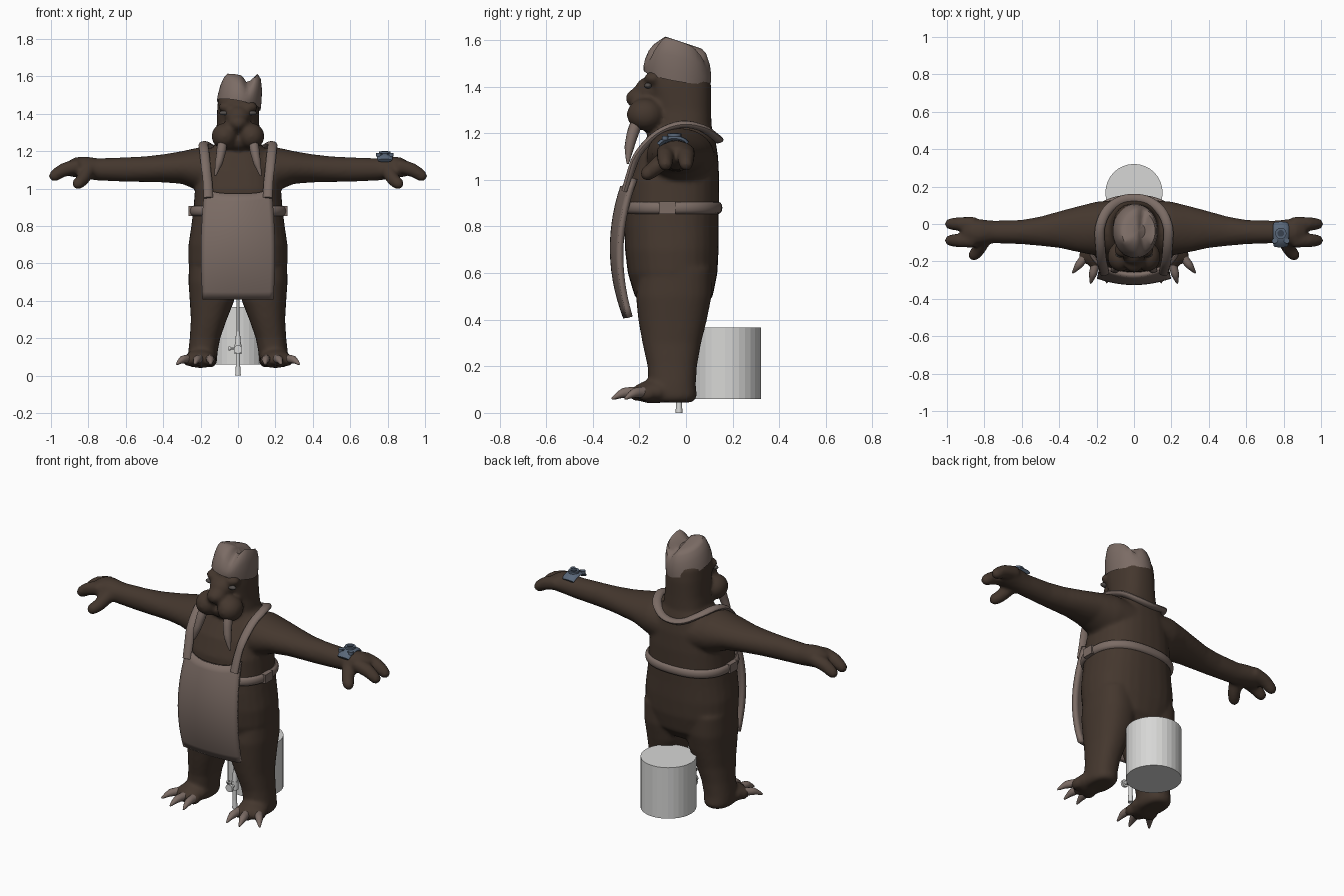
import bpy, bmesh, math
from mathutils import Vector, Matrix

if "Cube" in bpy.data.objects:
    bpy.data.objects.remove(bpy.data.objects["Cube"])


def material(name, rgb):
    m = bpy.data.materials.new(name)
    m.use_nodes = True
    m.diffuse_color = (*rgb, 1)
    m.node_tree.nodes["Principled BSDF"].inputs["Base Color"].default_value = (*rgb, 1)
    return m


BROWN = material("dark brown hide", (.058, .038, .027))
TAN = material("dusty tan", (.2, .15, .13))
METAL = material("light grey metal", (.68, .68, .67))
BLUE = material("slate blue", (.1, .135, .19))
DARK = material("dark slate", (.04, .055, .08))
EYE = material("dull grey eye", (.085, .075, .07))


def finish(name, bm, mat, smooth=True):
    bmesh.ops.recalc_face_normals(bm, faces=bm.faces)
    me = bpy.data.meshes.new(name)
    bm.to_mesh(me)
    bm.free()
    me.materials.append(mat)
    ob = bpy.data.objects.new(name, me)
    bpy.context.scene.collection.objects.link(ob)
    if smooth:
        bpy.ops.object.select_all(action='DESELECT')
        ob.select_set(True)
        bpy.context.view_layer.objects.active = ob
        bpy.ops.object.shade_smooth_by_angle(angle=math.radians(45))
    return ob


def skin(bm, rings, closed=False):
    """Bridge rings of points with quads, capping open ends."""
    vs = [[bm.verts.new(p) for p in r] for r in rings]
    n = len(vs[0])
    pairs = list(zip(vs, vs[1:])) + ([(vs[-1], vs[0])] if closed else [])
    for a, b in pairs:
        for i in range(n):
            j = (i + 1) % n
            bm.faces.new((a[i], a[j], b[j], b[i]))
    if not closed:
        bm.faces.new(vs[0])
        bm.faces.new(vs[-1])


def loft(bm, rows, axis='z', side=1, power=2, n=28):
    """Rows of (position, a_low, a_high, b_low, b_high) along an axis."""
    rings = []
    for t, a0, a1, b0, b1 in rows:
        ring = []
        for i in range(n):
            w = 2 * math.pi * i / n
            c, s = math.cos(w), math.sin(w)
            a = (a0 + a1) / 2 + (a1 - a0) / 2 * math.copysign(abs(c) ** (2 / power), c)
            b = (b0 + b1) / 2 + (b1 - b0) / 2 * math.copysign(abs(s) ** (2 / power), s)
            ring.append((side * a, b, t) if axis == 'z' else (side * t, a, b))
        rings.append(ring)
    skin(bm, rings)


def tube(bm, pts, sizes, flat=1, closed=False, n=12, steps=4):
    """Smooth tapering tube; flat scales the thickness against the width."""
    P = [Vector(p) for p in pts]
    m = len(P)
    get = lambda i: P[i % m] if closed else P[max(0, min(m - 1, i))]
    path, rad = [], []
    for i in range(m if closed else m - 1):
        a, b, c, d = (get(i + k) for k in (-1, 0, 1, 2))
        for k in range(steps):
            t = k / steps
            path.append(.5 * (2 * b + (c - a) * t + (2 * a - 5 * b + 4 * c - d) * t * t
                              + (3 * b - a - 3 * c + d) * t ** 3))
            rad.append(sizes[i] * (1 - t) + sizes[(i + 1) % m] * t)
    if not closed:
        path.append(P[-1])
        rad.append(sizes[-1])
    rings, q = [], len(path)
    for i, p in enumerate(path):
        f, g = (path[(i + 1) % q], path[i - 1]) if closed else (path[min(i + 1, q - 1)], path[max(i - 1, 0)])
        tan = (f - g).normalized()
        u = tan.cross(Vector((0, 0, 1))).normalized()
        v = u.cross(tan)
        rings.append([p + rad[i] * (u * math.cos(w) + v * flat * math.sin(w))
                      for w in (2 * math.pi * k / n for k in range(n))])
    skin(bm, rings, closed)


def ball(bm, c, r):
    bmesh.ops.create_uvsphere(bm, u_segments=20, v_segments=12, radius=1,
                              matrix=Matrix.Translation(c) @ Matrix.Diagonal((*r, 1)))


def rod(bm, c, r, length, axis='Z', r2=None, n=16):
    rot = {'Z': Matrix(), 'X': Matrix.Rotation(math.pi / 2, 4, 'Y'), 'Y': Matrix.Rotation(math.pi / 2, 4, 'X')}[axis]
    bmesh.ops.create_cone(bm, cap_ends=True, segments=n, radius1=r, radius2=r2 or r, depth=length,
                          matrix=Matrix.Translation(c) @ rot)


# Body: torso and head in one loft, then limbs fused with a remesh
bm = bmesh.new()
torso = [(.44, .1, -.16, .07), (.5, .225, -.22, .115), (.6, .265, -.25, .135), (.7, .265, -.262, .14),
         (.8, .25, -.265, .14), (.9, .238, -.26, .142), (1.0, .23, -.255, .143), (1.1, .21, -.22, .138),
         (1.18, .17, -.17, .125), (1.23, .125, -.14, .11), (1.3, .115, -.14, .108), (1.4, .113, -.165, .108),
         (1.47, .108, -.165, .1), (1.53, .07, -.12, .06)]
loft(bm, [(z, -w, w, f, b) for z, w, f, b in torso], power=2.4)
for s in (-1, 1):
    loft(bm, [(.62, .03, .262, -.2, .11), (.5, .012, .265, -.215, .11), (.4, .02, .258, -.205, .09),
              (.3, .06, .252, -.187, .065), (.2, .095, .258, -.165, .047), (.12, .11, .267, -.16, .042),
              (.07, .112, .27, -.17, .047), (.045, .13, .255, -.15, .03)], side=s, power=2.3)
    loft(bm, [(.08, -.16, .13, .97, 1.21), (.2, -.17, .12, .985, 1.222), (.3, -.15, .095, 1.025, 1.2),
              (.4, -.128, .068, 1.033, 1.183), (.5, -.117, .04, 1.035, 1.172), (.6, -.108, .022, 1.036, 1.167),
              (.75, -.103, .018, 1.043, 1.162), (.82, -.112, .025, 1.052, 1.172), (.87, -.115, .032, 1.06, 1.167),
              (.92, -.09, .015, 1.07, 1.14)], axis='x', side=s)
    # Fingers and thumb
    for y in (0, -.088):
        tube(bm, [(s * .85, y, 1.12), (s * .93, y, 1.1), (s * .985, y, 1.065), (s * 1.005, y, 1.05)],
             [.04, .038, .031, .012])
    tube(bm, [(s * .8, -.08, 1.1), (s * .83, -.135, 1.05), (s * .858, -.17, 1.025), (s * .87, -.19, 1.015)],
         [.04, .036, .032, .012])
    # Foot, toes and muzzle pads
    ball(bm, (s * .2, -.14, .09), (.085, .09, .05))
    for x, y in ((.15, -.2), (.21, -.205), (.262, -.17)):
        ball(bm, (s * x, y, .082), (.033, .045, .032))
    ball(bm, (s * .072, -.175, 1.28), (.07, .08, .07))
    ball(bm, (s * .06, -.14, 1.435), (.045, .04, .03))
ball(bm, (0, -.2, 1.35), (.055, .06, .045))
ball(bm, (0, -.15, 1.385), (.07, .07, .06))
ball(bm, (0, -.14, 1.25), (.09, .07, .05))
body = finish("body", bm, BROWN)
remesh = body.modifiers.new("fuse", 'REMESH')
remesh.mode = 'VOXEL'
remesh.voxel_size = .011
remesh.use_smooth_shade = True
soft = body.modifiers.new("soften", 'SMOOTH')
soft.factor, soft.iterations = .5, 6

# Tusks, eyes and claws
for s, side in ((-1, "right"), (1, "left")):
    bm = bmesh.new()
    tube(bm, [(s * .08, -.2, 1.27), (s * .088, -.225, 1.21), (s * .102, -.243, 1.14), (s * .122, -.25, 1.068)],
         [.026, .026, .021, .004])
    finish(side + "_tusk", bm, TAN)
    bm = bmesh.new()
    ball(bm, (s * .073, -.163, 1.404), (.027, .016, .012))
    finish(side + "_eye", bm, EYE)
    bm = bmesh.new()
    for x, y, tx, ty in ((.15, -.215, .145, -.315), (.208, -.22, .232, -.318), (.265, -.18, .328, -.262)):
        mx, my = (x + tx) / 2, (y + ty) / 2
        tube(bm, [(s * x, y, .088), (s * mx, my, .085), (s * tx, ty, .06)], [.024, .021, .004])
    finish(side + "_claws", bm, TAN)

# Cap with a creased, lopsided crown
bm = bmesh.new()


def crown(x, y):
    peak = 1.615 - .33 * (y + .09) if y > -.09 else 1.615 + .7 * (y + .09)
    return peak - .045 * math.exp(-((x - .055) / .028) ** 2)


rings = []
for size, mix in ((.85, .1), (1.0, 0), (1.0, .25), (.96, .6), (.86, .9), (.76, 1), (.55, 1), (.3, 1), (.05, 1)):
    ring = []
    for i in range(40):
        w = 2 * math.pi * i / 40
        x = .004 + .02 * mix + .117 * size * math.cos(w)
        y = -.037 + .145 * size * math.sin(w)
        low = 1.447 - .2 * x - .17 * (y + .04)
        ring.append((x, y, low + (crown(x, y) - low) * mix))
    rings.append(ring)
skin(bm, rings)
finish("cap", bm, TAN)

# Apron panel: curved sheet with a dipped top edge
bm = bmesh.new()
cols, rows = 16, 14
grid = []
for j in range(rows + 1):
    v = j / rows
    line = []
    for i in range(cols + 1):
        u = 2 * i / cols - 1
        z = .41 + v * (.56 + .035 * u ** 4)
        y = -.308 + .05 * abs(2 * v - 1.0) ** 2 - .012 * v + .05 * u * u * (.35 + .65 * v)
        line.append(bm.verts.new((u * (.188 + .012 * math.sin(math.pi * v) - .012 * v), y, z)))
    grid.append(line)
for a, b in zip(grid, grid[1:]):
    for i in range(cols):
        bm.faces.new((a[i], a[i + 1], b[i + 1], b[i]))
apron = finish("apron", bm, TAN)
thick = apron.modifiers.new("thickness", 'SOLIDIFY')
thick.thickness, thick.offset = .025, 0

# Neck strap and waist belt
bm = bmesh.new()
half = [(.158, -.262, .95), (.163, -.235, 1.04), (.172, -.2, 1.12), (.18, -.12, 1.2), (.182, -.02, 1.238),
        (.145, .07, 1.222), (.075, .122, 1.185)]
strap = half + [(0, .135, 1.172)] + [(-x, y, z) for x, y, z in reversed(half)]
tube(bm, strap, [.026] * len(strap), flat=.6)
finish("neck_strap", bm, TAN)
bm = bmesh.new()
ring = []
for i in range(32):
    c, s = math.cos(math.pi * i / 16), math.sin(math.pi * i / 16)
    ring.append((.244 * math.copysign(abs(c) ** .83, c), -.06 + .2 * math.copysign(abs(s) ** .83, s), .88))
tube(bm, ring, [.016] * 32, flat=1.6, closed=True, steps=2)
for s in (-1, 1):
    bmesh.ops.create_cube(bm, size=1, matrix=Matrix.Translation((s * .25, -.08, .88)) @ Matrix.Diagonal((.03, .07, .052, 1)))
finish("waist_belt", bm, TAN)

# Wrist device: curved plate with dials
bm = bmesh.new()
tube(bm, [(.785, -.118, 1.15), (.785, -.09, 1.17), (.785, -.05, 1.178), (.785, -.015, 1.17), (.785, .005, 1.155)],
     [.038, .043, .043, .043, .038], flat=.3)
rod(bm, (.785, -.05, 1.188), .03, .02)
for x in (.752, .818):
    rod(bm, (x, -.09, 1.18), .014, .018)
finish("wrist_device", bm, BLUE)
bm = bmesh.new()
rod(bm, (.785, -.05, 1.199), .018, .004)
for x in (.765, .805):
    rod(bm, (x, -.09, 1.183), .008, .008)
finish("wrist_dials", bm, DARK)

# Drum
bm = bmesh.new()
rod(bm, (0, .168, .213), .153, .308, n=32)
finish("drum", bm, METAL, smooth=False)

# Tap on a thin pole
bm = bmesh.new()
for r, r2, z0, z1 in ((.015, .012, 0, .05), (.012, .012, .05, .12), (.02, .02, .115, .165),
                      (.016, .01, .165, .235), (.007, .007, .235, .43)):
    rod(bm, (0, -.03, (z0 + z1) / 2), r, z1 - z0, r2=r2)
rod(bm, (-.025, -.03, .145), .005, .05, 'X')
rod(bm, (-.046, -.03, .145), .011, .01, 'X')
rod(bm, (0, -.055, .14), .01, .05, 'Y')
rod(bm, (0, -.08, .14), .022, .014, 'Y')
finish("tap", bm, METAL)
